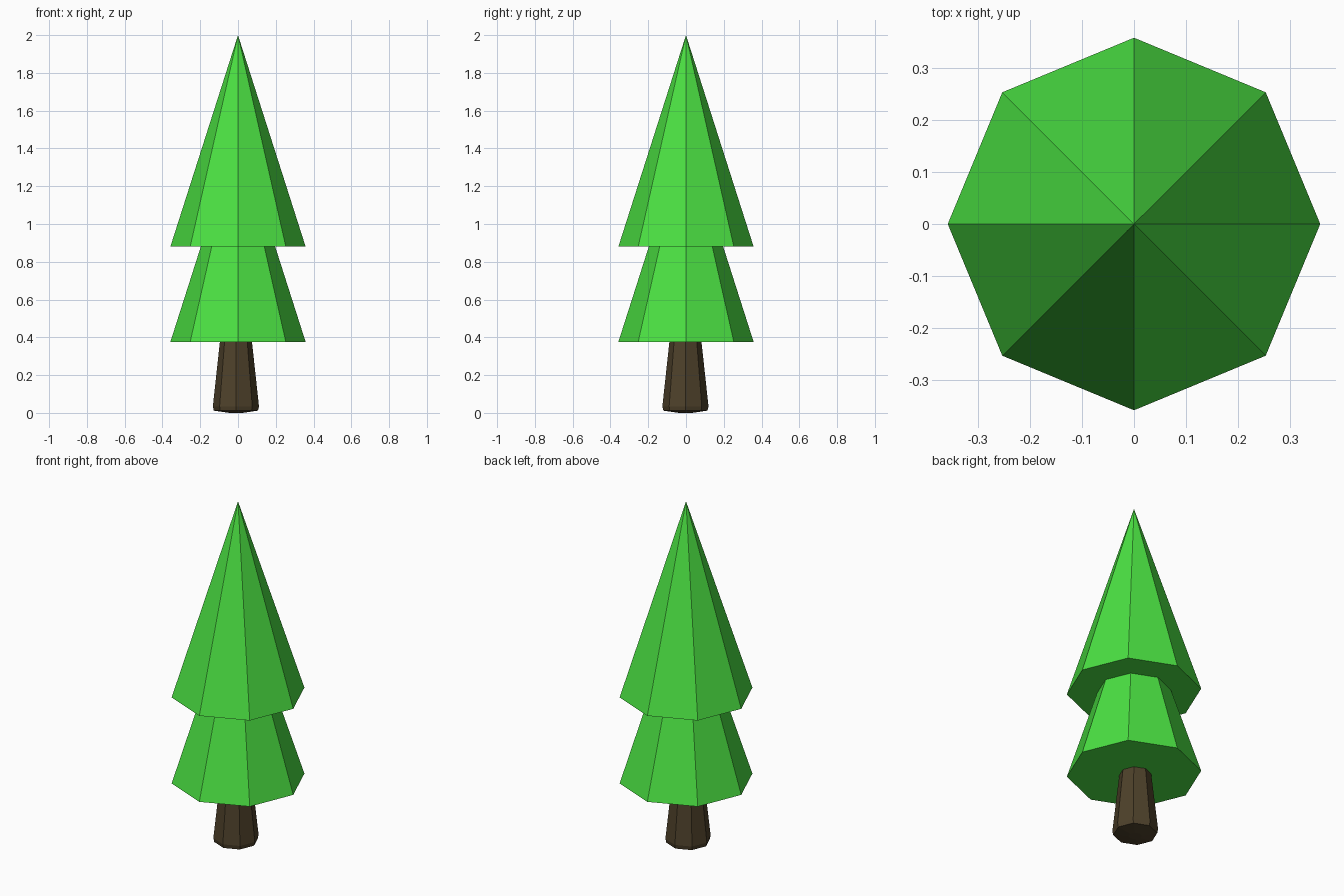
import bpy, bmesh
from math import cos, sin, pi

if "Cube" in bpy.data.objects:
    bpy.data.objects.remove(bpy.data.objects["Cube"])

SIDES = 8


def material(name, rgb):
    mat = bpy.data.materials.new(name)
    mat.diffuse_color = (*rgb, 1)
    mat.use_nodes = True
    mat.node_tree.nodes["Principled BSDF"].inputs["Base Color"].default_value = mat.diffuse_color
    return mat


def lathe(name, profile, mat, center=(0, 0)):
    """Flat-faced solid from (radius, z) points, bottom to top; radius 0 makes a tip."""
    bm = bmesh.new()
    rings = []
    for r, z in profile:
        count = SIDES if r > 0 else 1
        rings.append([bm.verts.new((center[0] + r * cos(2 * pi * i / SIDES),
                                    center[1] + r * sin(2 * pi * i / SIDES), z))
                      for i in range(count)])
    for low, high in zip(rings, rings[1:]):
        for i in range(SIDES):
            j = (i + 1) % SIDES
            if len(high) == 1:
                bm.faces.new((low[i], low[j], high[0]))
            else:
                bm.faces.new((low[i], low[j], high[j], high[i]))
    # Close the open ends
    bm.faces.new(rings[0][::-1])
    if len(rings[-1]) > 1:
        bm.faces.new(rings[-1])
    mesh = bpy.data.meshes.new(name)
    bm.to_mesh(mesh)
    bm.free()
    mesh.materials.append(mat)
    obj = bpy.data.objects.new(name, mesh)
    bpy.context.collection.objects.link(obj)
    return obj


green = material("foliage_green", (0.07, 0.75, 0.055))
brown = material("bark_brown", (0.075, 0.052, 0.023))

# Two identical foliage tiers, the lower one tucked into the upper
for name, base in (("lower_foliage", 0.376), ("upper_foliage", 0.88)):
    lathe(name, [(0.358, base), (0, base + 1.12)], green)

# Tapered trunk with a slightly rounded foot, a little off centre
lathe("trunk", [(0.035, 0), (0.117, 0.012), (0.122, 0.035),
                (0.085, 0.376), (0.078, 0.44)], brown, (-0.011, -0.003))
